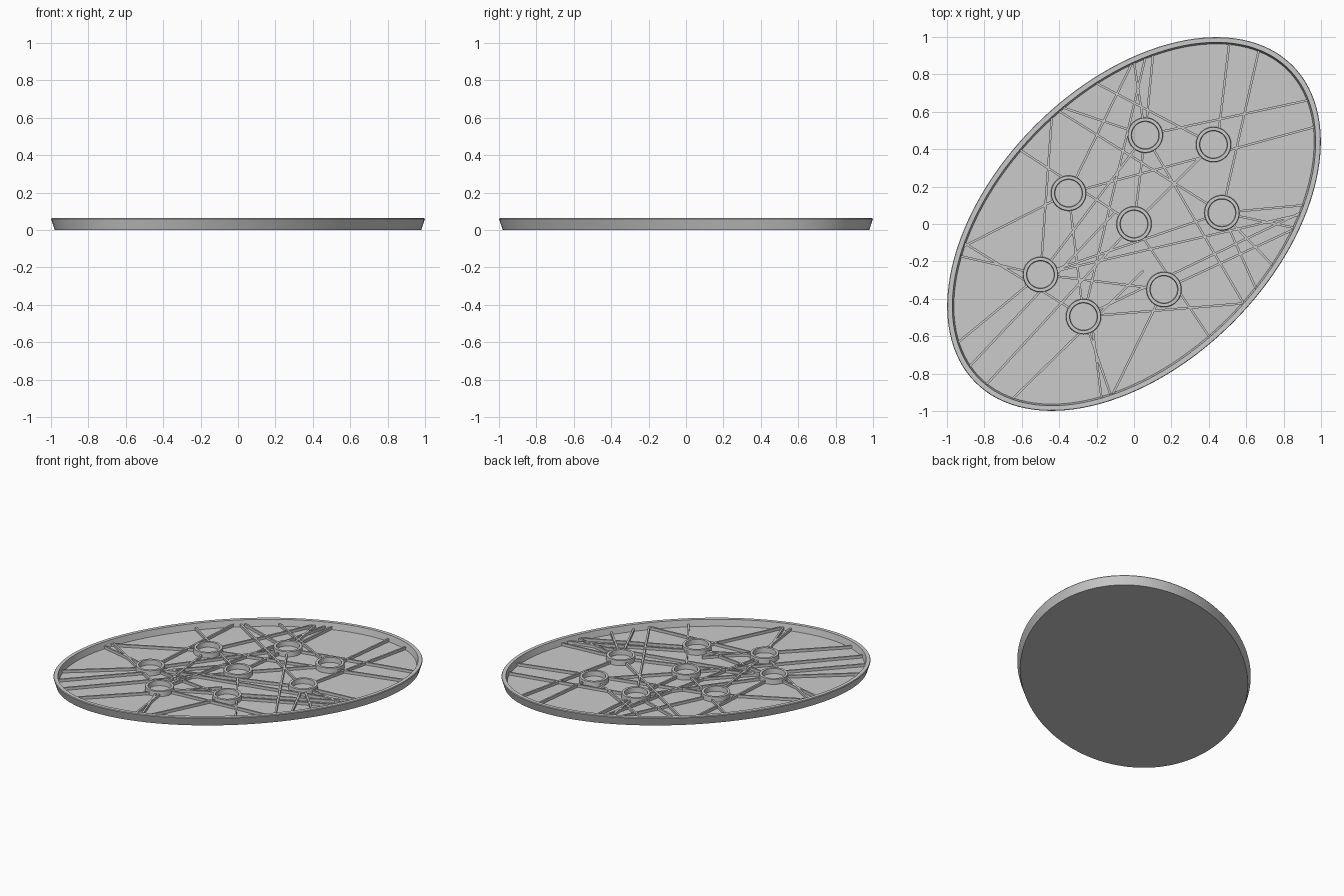
import bpy, bmesh, math
from mathutils import Vector

cube = bpy.data.objects.get("Cube")
if cube:
    bpy.data.objects.remove(cube)

# One plain grey for the whole moulding
grey = bpy.data.materials.new("plain_grey")
grey.use_nodes = True
COLOUR = (0.6, 0.6, 0.6, 1)
grey.diffuse_color = COLOUR
grey.node_tree.nodes["Principled BSDF"].inputs["Base Color"].default_value = COLOUR

LONG, SHORT = 1.2, 0.748      # half axes of the oval
TILT = math.pi / 4            # long axis runs along x = y
FLOOR = 0.018
RING_R = 0.083


def oval(angle, inset=0.0):
    u, v = (LONG - inset) * math.cos(angle), (SHORT - inset) * math.sin(angle)
    c, s = math.cos(TILT), math.sin(TILT)
    return Vector((u * c - v * s, u * s + v * c))


def finish(name, bm, smooth=True):
    bmesh.ops.recalc_face_normals(bm, faces=bm.faces)
    mesh = bpy.data.meshes.new(name)
    bm.to_mesh(mesh)
    bm.free()
    mesh.materials.append(grey)
    ob = bpy.data.objects.new(name, mesh)
    bpy.context.collection.objects.link(ob)
    if smooth:
        bpy.ops.object.select_all(action='DESELECT')
        ob.select_set(True)
        bpy.context.view_layer.objects.active = ob
        bpy.ops.object.shade_smooth_by_angle(angle=math.radians(30))
    return ob


def bridge(bm, loops):
    for low, high in zip(loops, loops[1:]):
        n = len(low)
        for i in range(n):
            j = (i + 1) % n
            bm.faces.new((low[i], low[j], high[j], high[i]))


# Shallow oval tray: flared outer wall, flat rim, recessed floor
bm = bmesh.new()
profile = [(0.02, 0), (0.001, 0.058), (0.004, 0.063), (0.029, 0.063), (0.038, FLOOR)]
SIDES = 128
loops = [[bm.verts.new((*oval(math.tau * i / SIDES, inset), z)) for i in range(SIDES)]
         for inset, z in profile]
bridge(bm, loops)
bm.faces.new(loops[0])
bm.faces.new(loops[-1])
finish("oval_tray", bm)

# Round sockets standing on the floor
sockets = [(0, 0), (0.06, 0.475), (0.425, 0.425), (0.47, 0.06),
           (0.16, -0.35), (-0.27, -0.495), (-0.5, -0.27), (-0.35, 0.165)]
MID, TOP, R, FR, L, BL, LEFT, UL = [Vector(p) for p in sockets]
centres = [MID, TOP, R, FR, L, BL, LEFT, UL]
for n, c in enumerate(centres):
    bm = bmesh.new()
    section = [(0.072, FLOOR - 0.004), (0.095, FLOOR - 0.004), (0.092, 0.053), (0.075, 0.053)]
    loops = [[bm.verts.new((c.x + r * math.cos(math.tau * i / 48),
                            c.y + r * math.sin(math.tau * i / 48), z)) for i in range(48)]
             for r, z in section]
    bridge(bm, loops + loops[:1])
    finish(f"socket_{n + 1}", bm)


def edge(x, y):
    """Point pushed outward or inward to the foot of the rim."""
    c, s = math.cos(TILT), math.sin(TILT)
    u, v = (x * c + y * s) / (LONG - 0.03), (y * c - x * s) / (SHORT - 0.03)
    return Vector((x, y)) / math.hypot(u, v)


def rib_pieces(p, q):
    """Split a straight rib where it meets the sockets."""
    d = (q - p).normalized()
    spans = [(0.0, (q - p).length)]
    for c in centres:
        along = (c - p).dot(d)
        gap = (c - p - d * along).length
        if gap >= RING_R:
            continue
        half = math.sqrt(RING_R ** 2 - gap ** 2)
        cut = []
        for a, b in spans:
            cut += [(a, min(b, along - half)), (max(a, along + half), b)]
        spans = [(a, b) for a, b in cut if b - a > 0.01]
    return [(p + d * a, p + d * b) for a, b in spans]


# Criss-crossing stiffening ribs
ribs = [
    (edge(0.5, 0.95), R + Vector((0.02, 0))), (edge(0.66, 0.92), FR),
    (edge(0.93, 0.66), TOP), (edge(0.95, 0.51), UL),
    (edge(0.1, 0.89), TOP), (edge(0.06, 0.88), BL), (edge(-0.01, 0.83), UL),
    (edge(0, 0.85), TOP), (edge(-0.2, 0.74), R), (edge(-0.4, 0.6), FR),
    (edge(-0.38, 0.62), TOP), (edge(-0.43, 0.56), LEFT), (edge(-0.6, 0.39), MID),
    (edge(-0.9, -0.12), UL), (edge(-0.89, -0.1), BL), (edge(-0.92, -0.17), LEFT),
    (edge(-0.95, -0.64), LEFT), (edge(-0.9, -0.78), UL + Vector((0.25, -0.1))),
    (edge(-0.8, -0.87), MID), (edge(-0.64, -0.92), MID + Vector((0.05, -0.25))),
    (edge(-0.12, -0.88), BL), (edge(-0.17, -0.91), BL + Vector((0.04, 0))),
    (edge(-0.11, -0.88), L), (edge(0.58, -0.42), BL), (edge(0.4, -0.6), MID),
    (edge(0.58, -0.42), TOP), (edge(0.66, -0.35), FR), (edge(0.74, -0.22), FR),
    (edge(0.87, -0.03), L), (edge(0.9, 0.1), FR), (edge(0.85, -0.02), FR),
    (edge(0.88, 0.05), LEFT), (edge(0.89, 0.06), BL),
    (UL, BL), (LEFT, FR), (LEFT, L), (MID, TOP), (R, MID), (TOP, LEFT),
]
bm = bmesh.new()
HALF, LOW, HIGH = 0.006, FLOOR - 0.004, 0.037
for p, q in ribs:
    for a, b in rib_pieces(p, q):
        d = (b - a).normalized()
        side = Vector((-d.y, d.x)) * HALF
        corners = (a - side, b - side, b + side, a + side)
        loops = [[bm.verts.new((*c, z)) for c in corners] for z in (LOW, HIGH)]
        bridge(bm, loops)
        for loop in loops:
            bm.faces.new(loop)
finish("stiffening_ribs", bm, smooth=False)
